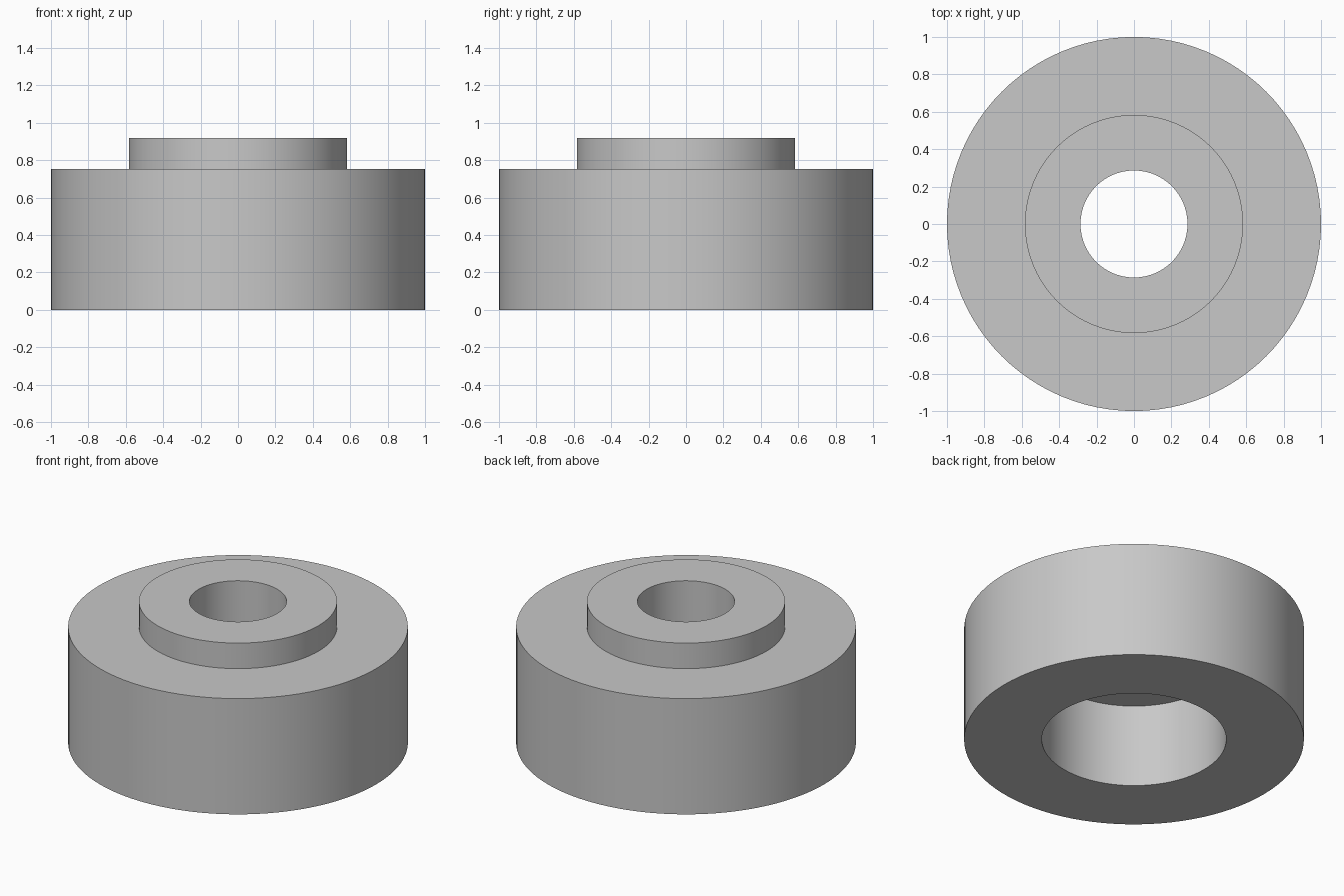
import bpy
import math

default = bpy.data.objects.get("Cube")
if default:
    bpy.data.objects.remove(default, do_unlink=True)

SIDES = 96

# Single grey for the whole part
grey = bpy.data.materials.new("plain_grey")
grey.use_nodes = True
colour = (0.58, 0.58, 0.58, 1.0)
grey.diffuse_color = colour
grey.node_tree.nodes["Principled BSDF"].inputs["Base Color"].default_value = colour


def lathe(name, profile):
    """Revolve a closed (radius, height) profile around the z axis."""
    count = len(profile)
    verts = []
    for i in range(SIDES):
        a = math.tau * i / SIDES
        verts += [(r * math.cos(a), r * math.sin(a), z) for r, z in profile]
    faces = []
    for i in range(SIDES):
        here, there = i * count, (i + 1) % SIDES * count
        for j in range(count):
            k = (j + 1) % count
            faces.append((here + j, there + j, there + k, here + k))
    mesh = bpy.data.meshes.new(name)
    mesh.from_pydata(verts, [], faces)
    mesh.materials.append(grey)
    obj = bpy.data.objects.new(name, mesh)
    bpy.context.collection.objects.link(obj)
    return obj


# Stepped bushing: wide body, raised collar, narrow bore above a wide counterbore
BODY, COLLAR, BORE, COUNTERBORE = 1.0, 0.583, 0.286, 0.543
SHOULDER_Z, TOP_Z, LEDGE_Z = 0.752, 0.918, 0.54

bushing = lathe("stepped_bushing", [
    (COUNTERBORE, 0), (BODY, 0),
    (BODY, SHOULDER_Z), (COLLAR, SHOULDER_Z),
    (COLLAR, TOP_Z), (BORE, TOP_Z),
    (BORE, LEDGE_Z), (COUNTERBORE, LEDGE_Z),
])

# Smooth walls with crisp rims
bpy.ops.object.select_all(action="DESELECT")
bushing.select_set(True)
bpy.context.view_layer.objects.active = bushing
bpy.ops.object.shade_smooth_by_angle(angle=math.radians(30))
